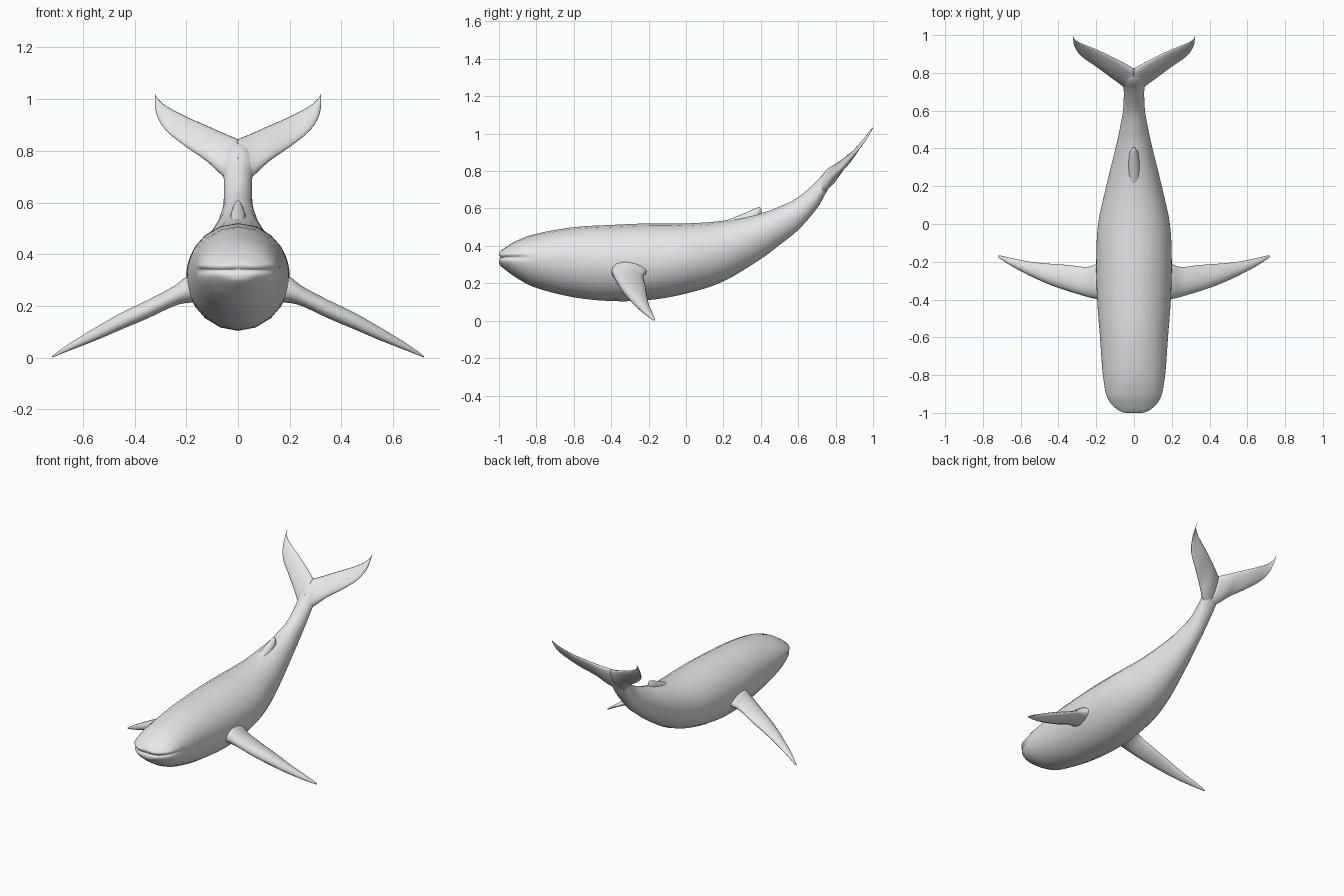
import bpy, bmesh, math
from mathutils import Vector

if "Cube" in bpy.data.objects:
    bpy.data.objects.remove(bpy.data.objects["Cube"])

grey = bpy.data.materials.new("pale grey")
grey.diffuse_color = (0.8, 0.8, 0.8, 1)
grey.use_nodes = True
grey.node_tree.nodes["Principled BSDF"].inputs["Base Color"].default_value = grey.diffuse_color


def spline(stations, steps):
    """Catmull-Rom interpolation through rows of numbers."""
    out = []
    n = len(stations)
    for i in range(n - 1):
        a, b = stations[max(i - 1, 0)], stations[i]
        c, d = stations[i + 1], stations[min(i + 2, n - 1)]
        for s in range(steps):
            t = s / steps
            out.append([q + 0.5 * t * (r - p + t * (2 * p - 5 * q + 4 * r - w
                        + t * (3 * (q - r) + w - p)))
                        for p, q, r, w in zip(a, b, c, d)])
    out.append(list(stations[-1]))
    return out


def loft(name, rings, edit=None):
    """Skin closed rings into a smooth, capped object."""
    bm = bmesh.new()
    loops = [[bm.verts.new(p) for p in ring] for ring in rings]
    n = len(rings[0])
    for a, b in zip(loops, loops[1:]):
        for i in range(n):
            j = (i + 1) % n
            bm.faces.new((a[i], a[j], b[j], b[i]))
    bm.faces.new(loops[0][::-1])
    bm.faces.new(loops[-1])
    bmesh.ops.recalc_face_normals(bm, faces=bm.faces)
    bm.normal_update()
    if edit:
        edit(bm)
    for f in bm.faces:
        f.smooth = True
    me = bpy.data.meshes.new(name)
    bm.to_mesh(me)
    bm.free()
    me.materials.append(grey)
    ob = bpy.data.objects.new(name, me)
    bpy.context.collection.objects.link(ob)
    return ob


# Ring angles, closer together along the mouth line
half = [-90, -70, -50, -34, -22, -14, -8, -4, 0, 4, 8, 14, 22, 34, 50, 70, 90]
angles = [math.radians(a) for a in half + [180 - a for a in half[-2:0:-1]]]


def body_ring(y, z, w, up, down):
    return [Vector((w * math.cos(a), y,
                    z + (up if math.sin(a) > 0 else down) * math.sin(a)))
            for a in angles]


def mouth(bm):
    """Press a lip groove in and raise a soft upper lip."""
    moves = []
    for v in bm.verts:
        fade = min(1, max(0, (-0.82 - v.co.y) / 0.08))
        if fade:
            groove = math.exp(-((v.co.z - 0.338) / 0.009) ** 2)
            lip = math.exp(-((v.co.z - 0.356) / 0.009) ** 2)
            moves.append((v, v.normal * fade * (0.004 * lip - 0.011 * groove)))
    for v, m in moves:
        v.co += m
        v.co.y = max(v.co.y, -1)


# Body: y, centre z, half width, height above, depth below
body = [
    (-1.0, .337, .01, .008, .008), (-.998, .337, .05, .025, .032),
    (-.985, .338, .085, .04, .05), (-.95, .34, .122, .062, .08),
    (-.9, .34, .147, .09, .115), (-.8, .335, .165, .13, .16),
    (-.6, .325, .18, .175, .2), (-.4, .315, .195, .197, .21),
    (-.2, .315, .2, .205, .205), (0, .335, .19, .185, .19),
    (.2, .375, .147, .16, .165), (.4, .455, .098, .12, .125),
    (.5, .508, .076, .102, .103), (.6, .572, .058, .088, .087),
    (.7, .672, .054, .075, .072), (.75, .745, .058, .06, .058),
    (.785, .795, .045, .035, .04), (.815, .838, .015, .008, .015)]
loft("body", [body_ring(*s) for s in spline(body, 4)], mouth)

# Small back fin
back = [(.2, .5, .03, .03, .03), (.3, .53, .032, .04, .04),
        (.375, .555, .024, .047, .05), (.395, .575, .011, .033, .04),
        (.405, .57, .006, .02, .03)]
loft("back_fin", [body_ring(*s) for s in spline(back, 3)])


def blade_ring(x, yl, zl, yt, zt, t):
    """Rounded section from leading edge to trailing edge."""
    lead, trail = Vector((x, yl, zl)), Vector((x, yt, zt))
    mid, arm = (lead + trail) / 2, (trail - lead) / 2
    up = Vector((0, -arm.z, arm.y)).normalized() * t
    ring = []
    for i in range(16):
        a = math.tau * i / 16
        taper = 1 - 0.25 * math.cos(a)
        ring.append(mid + arm * math.cos(a) + up * math.sin(a) * taper)
    return ring


# Side flipper: x, leading y, trailing y, z, half thickness
flipper = [
    (.15, -.405, -.2, .27, .055), (.2, -.397, -.212, .262, .05),
    (.25, -.385, -.228, .237, .038), (.35, -.355, -.217, .187, .035),
    (.45, -.32, -.21, .142, .032), (.55, -.275, -.2, .092, .025),
    (.65, -.222, -.18, .042, .014), (.71, -.182, -.166, .009, .005),
    (.72, -.175, -.168, .003, .002)]
flipper = [(x, yl, z, yt, z, t) for x, yl, yt, z, t in flipper]

# Tail fluke: x, leading y and z, trailing y and z, half thickness
fluke = [
    (0, .68, .66, .82, .845, .034), (.06, .735, .705, .855, .87, .028),
    (.12, .777, .76, .887, .897, .021), (.2, .835, .815, .925, .932, .015),
    (.28, .89, .88, .957, .975, .009), (.316, .943, .943, .98, 1.01, .006),
    (.322, .985, 1.005, 1.0, 1.034, .002)]

for side, sign in (("right", 1), ("left", -1)):
    for part, rows in (("flipper", flipper), ("tail_fluke", fluke)):
        rings = [blade_ring(*s) for s in spline(rows, 3)]
        for ring in rings:
            for p in ring:
                p.x *= sign
        loft(f"{side}_{part}", rings)
